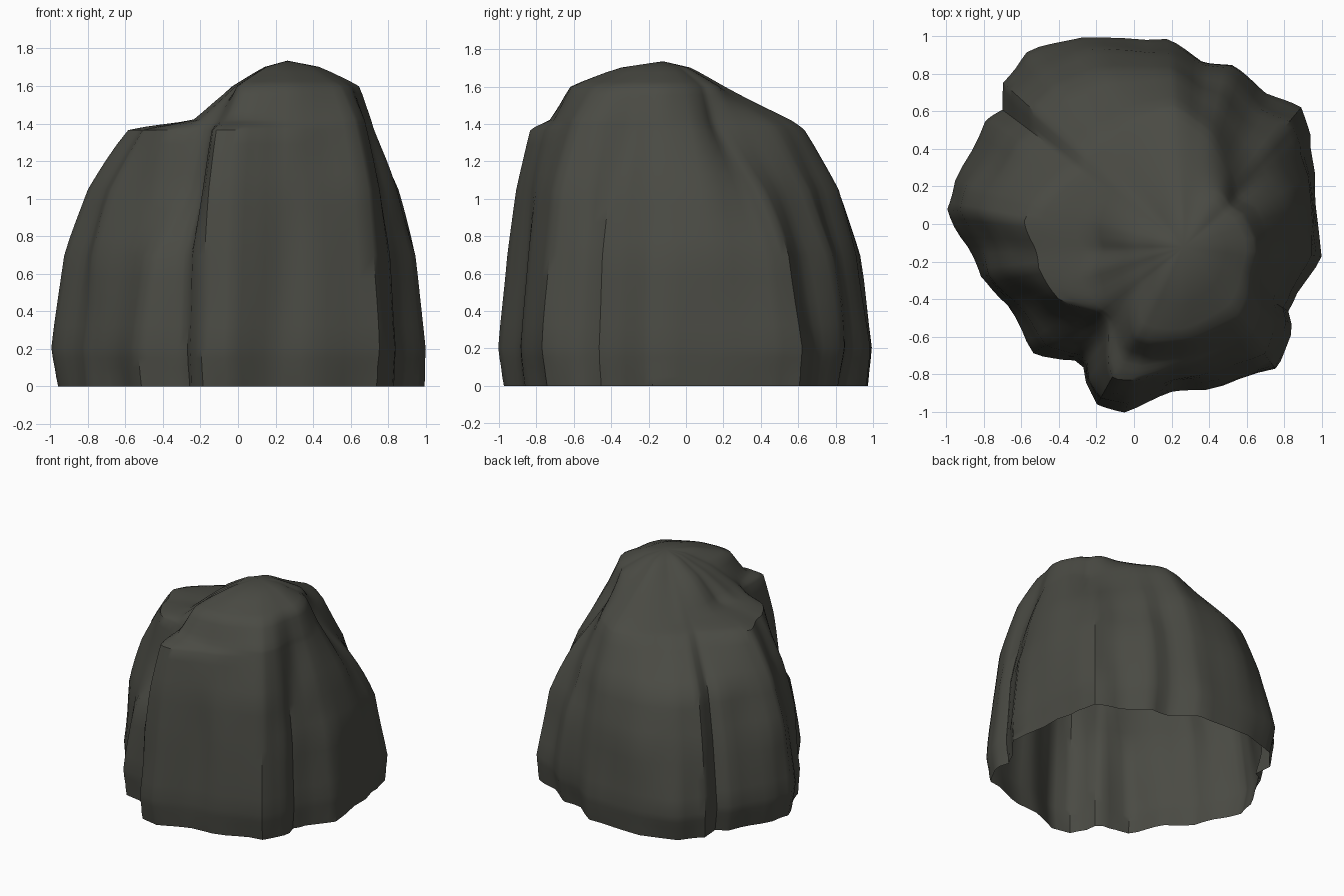
import bpy, bmesh, math
from mathutils import Vector, noise

if "Cube" in bpy.data.objects:
    bpy.data.objects.remove(bpy.data.objects["Cube"])

APEX = Vector((.27, -.12))
SUMMIT = 1.75

# ground outline, anticlockwise from the right
OUTLINE = [(1, -.18), (.95, .42), (.89, .62), (.7, .69), (.52, .84), (.36, .86), (.18, .98),
           (-.28, 1), (-.57, .91), (-.71, .76), (-.69, .6), (-.78, .54), (-.96, .23), (-1, .08),
           (-.88, -.12), (-.83, -.28), (-.67, -.43), (-.52, -.68), (-.34, -.75), (-.2, -.97),
           (-.05, -1), (.2, -.9), (.38, -.88), (.75, -.76), (.84, -.6), (.87, -.37)]

# wall profiles: direction -> share of the ground radius left at each level
LEVELS = (.7, 1.05, 1.37, 1.42, 1.6)
PROFILES = {
    0: (.95, .78, .61, .59, .5),
    22: (.95, .82, .6, .56, .44),
    45: (.91, .72, .46, .43, .36),
    90: (.95, .86, .68, .62, .3),
    135: (.92, .82, .56, .45, .2),
    180: (.95, .86, .7, .4, .25),
    200: (.95, .83, .74, .52, .3),
    217: (.94, .72, .61, .58, .35),
    245: (.96, .91, .83, .7, .58),
    270: (.95, .9, .82, .76, .63),
    300: (.95, .89, .76, .74, .6)}

# directions of the upright cracks
CRACKS = (36, 229, 329)


def profile_at(angle):
    """Blend the two neighbouring wall profiles."""
    ring = list(PROFILES.items()) + [(360, PROFILES[0])]
    for (a, low), (b, high) in zip(ring, ring[1:]):
        if a <= angle <= b:
            t = (angle - a) / (b - a)
            t = t * t * (3 - 2 * t)
            share = [p + (q - p) * t for p, q in zip(low, high)]
            return [(.975, 0), (1.005, .2)] + list(zip(share, LEVELS)) + [(share[-1] * .45, 1.7)]


def crack_depth(angle, z):
    gap = min(abs((angle - c + 180) % 360 - 180) for c in CRACKS)
    return .05 * max(0, 1 - gap / 5) * min(1, max(0, 1.3 - z) * 3)


# spokes out to the ground outline, and softened ones for the upper rock
STEPS = 4
spokes = [Vector(p).lerp(Vector(q), k / STEPS) - APEX
          for p, q in zip(OUTLINE, OUTLINE[1:] + OUTLINE[:1]) for k in range(STEPS)]
count = len(spokes)
SPAN = 7
soft = [sum(spokes[(i + s) % count].length for s in range(-SPAN, SPAN + 1)) / (2 * SPAN + 1)
        for i in range(count)]

# rock shell, open underneath
bm = bmesh.new()
columns = []
for arm, soft_length in zip(spokes, soft):
    angle = math.degrees(math.atan2(arm.y, arm.x)) % 360
    profile = profile_at(angle)
    path = [Vector(profile[0])]
    for a, b in zip(profile, profile[1:]):
        path += [Vector(a).lerp(Vector(b), s / STEPS) for s in range(1, STEPS + 1)]
    column = []
    for share, z in path:
        mix = min(1, max(0, (share - .4) * 2.5))
        radius = soft_length + (arm.length - soft_length) * mix
        way = arm.normalized()
        flat = APEX + way * radius * share
        # weathering stretched along the height
        bump = noise.noise(Vector((flat.x * 4, flat.y * 4, z * 1.5))) * .035
        flat += way * (bump - crack_depth(angle, z)) * share
        column.append(bm.verts.new((flat.x, flat.y, z)))
    columns.append(column)
top = bm.verts.new((APEX.x, APEX.y, SUMMIT))
for a, b in zip(columns, columns[1:] + columns[:1]):
    for j in range(len(a) - 1):
        bm.faces.new((a[j], b[j], b[j + 1], a[j + 1]))
    bm.faces.new((a[-1], b[-1], top))

# light erosion above the ground line
upper = [v for v in bm.verts if v.co.z > .1]
bmesh.ops.smooth_vert(bm, verts=upper, factor=.3, use_axis_x=True, use_axis_y=True, use_axis_z=True)

mesh = bpy.data.meshes.new("rock")
bm.to_mesh(mesh)
bm.free()
rock = bpy.data.objects.new("rock", mesh)
bpy.context.collection.objects.link(rock)

stone = bpy.data.materials.new("dark stone")
stone.diffuse_color = (.068, .069, .057, 1)
stone.use_nodes = True
stone.node_tree.nodes["Principled BSDF"].inputs["Base Color"].default_value = stone.diffuse_color
mesh.materials.append(stone)

bpy.context.view_layer.objects.active = rock
rock.select_set(True)
bpy.ops.object.shade_smooth_by_angle(angle=math.radians(40))
